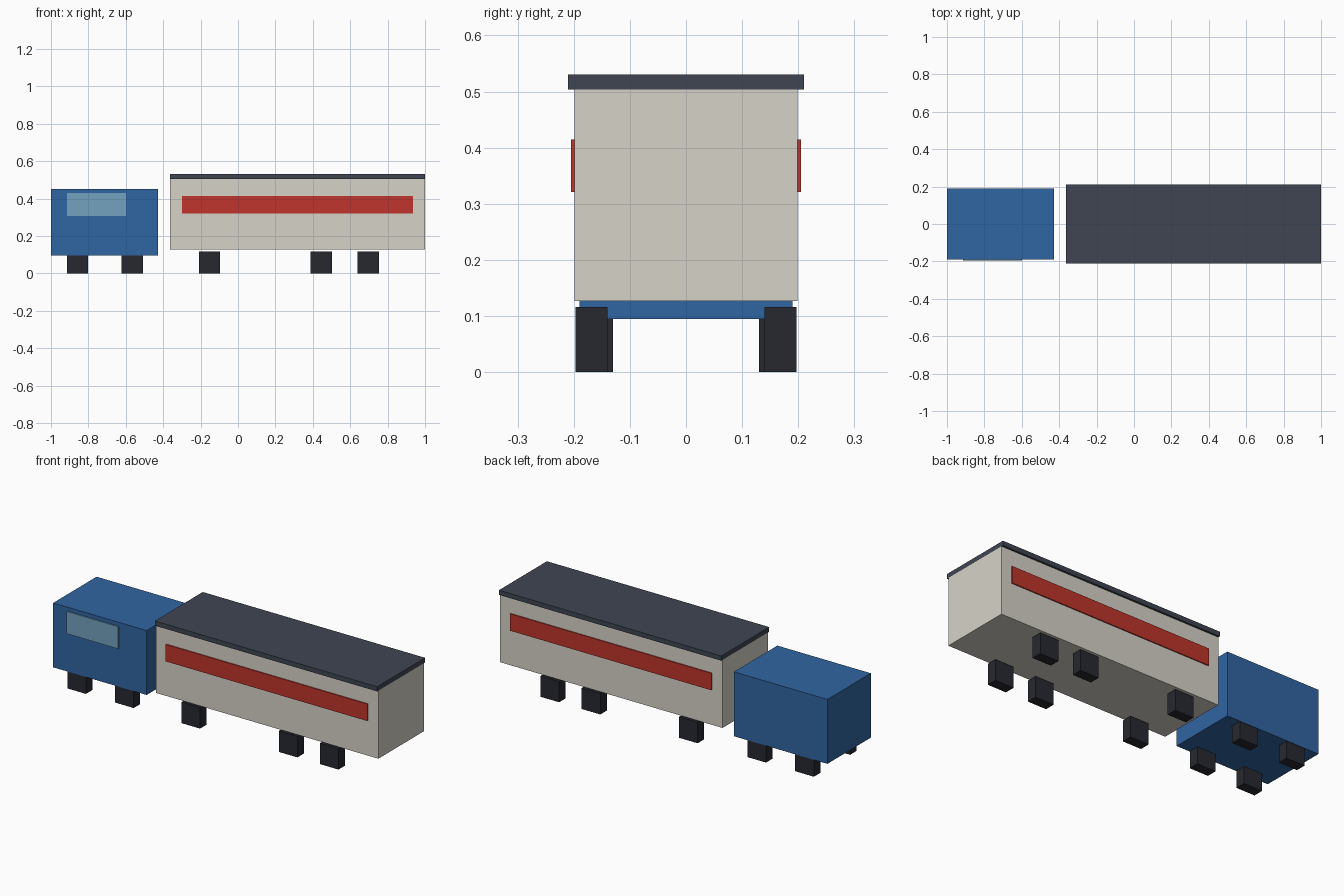
import bpy

if "Cube" in bpy.data.objects:
    bpy.data.objects.remove(bpy.data.objects["Cube"])


def material(name, rgb):
    m = bpy.data.materials.new(name)
    m.diffuse_color = (*rgb, 1)
    m.use_nodes = True
    m.node_tree.nodes["Principled BSDF"].inputs["Base Color"].default_value = m.diffuse_color
    return m


def box(name, x, y, z, mat):
    """Box from (min, max) ranges on each axis."""
    bpy.ops.mesh.primitive_cube_add(size=1, location=[sum(r) / 2 for r in (x, y, z)])
    ob = bpy.context.object
    ob.name = name
    ob.scale = [r[1] - r[0] for r in (x, y, z)]
    bpy.ops.object.transform_apply(location=False, rotation=False, scale=True)
    ob.data.materials.append(mat)
    return ob


blue = material("cab_blue", (0.03, 0.13, 0.36))
glass = material("window_glass", (0.17, 0.36, 0.51))
cream = material("trailer_cream", (0.67, 0.65, 0.58))
red = material("stripe_red", (0.52, 0.035, 0.025))
slate = material("roof_slate", (0.05, 0.06, 0.085))
rubber = material("tyre_black", (0.02, 0.022, 0.03))

# Cab with a single window on the front side
box("cab", (-1.0, -0.427), (-0.19, 0.19), (0.095, 0.452), blue)
box("cab_window", (-0.913, -0.598), (-0.196, -0.184), (0.307, 0.430), glass)

# Trailer body and overhanging roof
box("trailer_body", (-0.363, 1.0), (-0.199, 0.199), (0.127, 0.504), cream)
box("trailer_roof", (-0.363, 1.0), (-0.21, 0.21), (0.504, 0.53), slate)

# Paired parts on both sides
for label, s in (("front", -1), ("back", 1)):
    box(f"stripe_{label}", (-0.30, 0.936), sorted((s * 0.193, s * 0.205)), (0.321, 0.415), red)

    # Block wheels: (part, centre x, centre y)
    wheels = (("cab", -0.858, 0.159), ("cab", -0.565, 0.159),
              ("trailer", -0.152, 0.168), ("trailer", 0.445, 0.168), ("trailer", 0.697, 0.168))
    for i, (part, cx, cy) in enumerate(wheels):
        box(f"{part}_wheel_{label}_{i + 1}", (cx - 0.057, cx + 0.057),
            (s * cy - 0.0285, s * cy + 0.0285), (0, 0.116), rubber)
